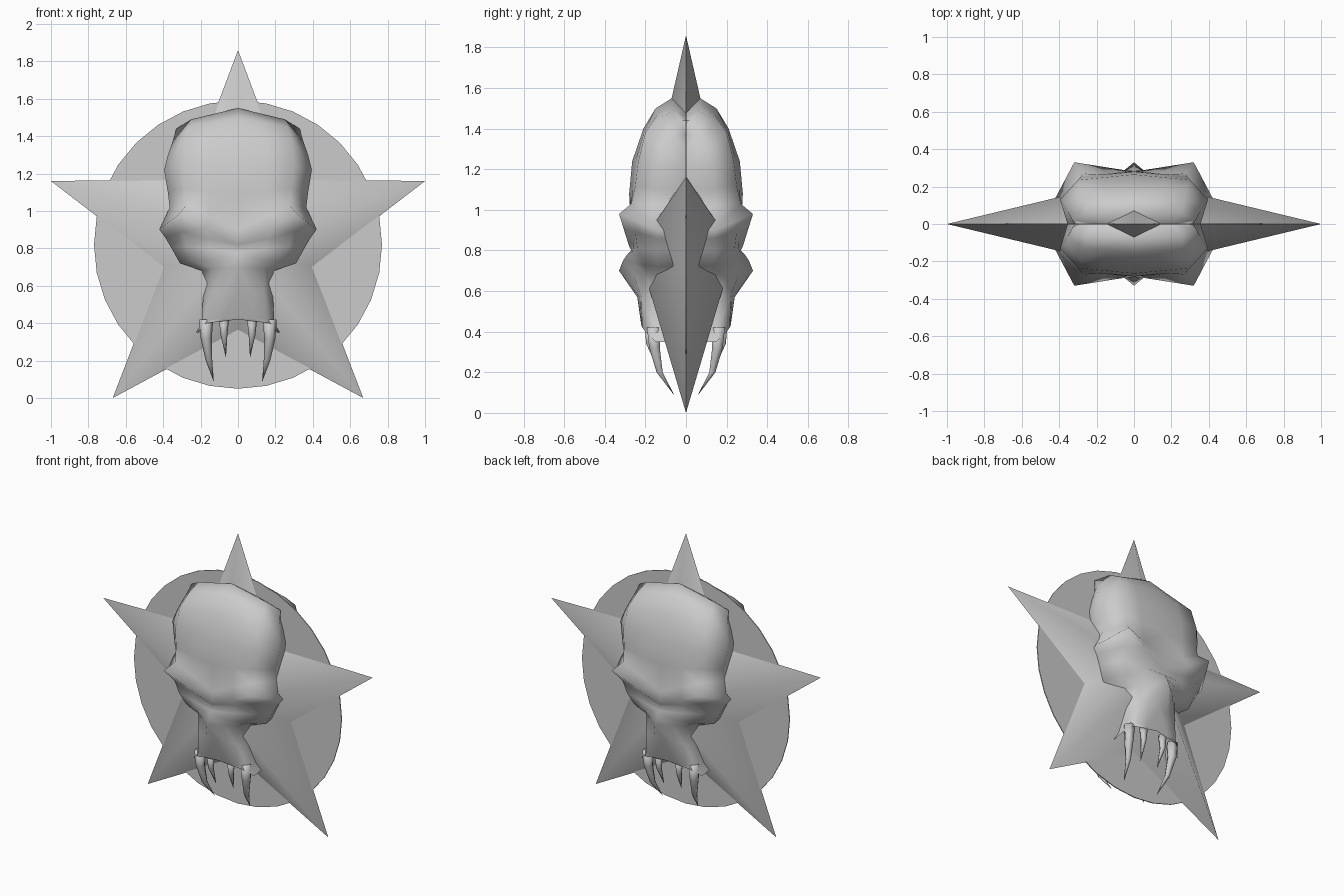
import bpy
import bmesh
from math import pi, sin, cos
from mathutils import Vector, Matrix

cube = bpy.data.objects.get("Cube")
if cube:
    bpy.data.objects.remove(cube, do_unlink=True)

grey = bpy.data.materials.new("plain grey")
grey.use_nodes = True
colour = (0.6, 0.6, 0.6, 1)
grey.diffuse_color = colour
grey.node_tree.nodes["Principled BSDF"].inputs["Base Color"].default_value = colour


def finish(name, bm):
    """Turn a bmesh into a named object."""
    bmesh.ops.remove_doubles(bm, verts=bm.verts, dist=0.0005)
    mesh = bpy.data.meshes.new(name)
    bm.to_mesh(mesh)
    bm.free()
    mesh.materials.append(grey)
    obj = bpy.data.objects.new(name, mesh)
    bpy.context.collection.objects.link(obj)
    return obj


def finish_pair(name, bm):
    """Smooth shell with inward shading normals, repeated half way round."""
    bmesh.ops.recalc_face_normals(bm, faces=bm.faces)
    front = finish("front_" + name, bm)
    mesh = front.data
    mesh.shade_smooth()
    mesh.normals_split_custom_set_from_vertices([-v.normal for v in mesh.vertices])
    back = bpy.data.objects.new("back_" + name, mesh.copy())
    back.matrix_world = Matrix.Rotation(pi, 4, 'Z')
    bpy.context.collection.objects.link(back)


# Thin round plate
bm = bmesh.new()
bmesh.ops.create_cone(bm, cap_ends=True, segments=32, radius1=0.77, radius2=0.77, depth=0.006)
bmesh.ops.transform(bm, verts=bm.verts,
                    matrix=Matrix.Translation((0, 0, 0.82)) @ Matrix.Rotation(pi / 2, 4, 'X'))
finish("round_plate", bm)

# Five-pointed star, one raised half on each side of the plate
half_outline = [(0, 1.86), (0.26, 1.17), (1, 1.16), (0.4, 0.7), (0.67, 0), (0, 0.36)]
outline = half_outline + [(-x, z) for x, z in reversed(half_outline[1:-1])]
bm = bmesh.new()
rim = [bm.verts.new((x, 0, z)) for x, z in outline]
peak = bm.verts.new((0, -0.24, 0.81))
for i, v in enumerate(rim):
    bm.faces.new((v, rim[(i + 1) % len(rim)], peak))
finish_pair("star", bm)

# Skull rows from crown to lip: height at middle, corner and side,
# half width, then depth at middle, corner and side
rows = [
    (1.51, 1.46, 1.43, 0.27, 0, 0, 0),
    (1.55, 1.49, 1.44, 0.33, 0.07, 0.06, 0.02),
    (1.50, 1.45, 1.37, 0.35, 0.15, 0.13, 0.06),
    (1.40, 1.38, 1.30, 0.375, 0.21, 0.2, 0.10),
    (1.24, 1.24, 1.22, 0.395, 0.265, 0.235, 0.13),
    (1.08, 1.12, 1.10, 0.375, 0.28, 0.25, 0.14),
    (0.90, 1.03, 1.02, 0.365, 0.27, 0.27, 0.14),
    (0.82, 0.98, 0.90, 0.42, 0.28, 0.33, 0.14),
    (0.80, 0.89, 0.86, 0.39, 0.27, 0.25, 0.14),
    (0.78, 0.81, 0.80, 0.355, 0.29, 0.24, 0.14),
    (0.75, 0.73, 0.72, 0.31, 0.31, 0.21, 0.14),
    (0.70, 0.69, 0.68, 0.19, 0.33, 0.21, 0.15),
    (0.57, 0.57, 0.57, 0.185, 0.24, 0.22, 0.15),
    (0.43, 0.42, 0.40, 0.195, 0.22, 0.215, 0.15),
    (0.42, 0.40, 0.35, 0.225, 0.215, 0.2, 0.15),
]


def skull_row(row):
    """Half of one cross-section, from the middle to the back edge."""
    zm, zc, zs, w, dm, dc, ds = row
    middle = Vector((0, -dm, zm))
    corner = Vector((0.76 * w, -dc, zc))
    side = Vector((w, -ds, zs))
    cheek = middle.lerp(corner, 0.55)
    back = Vector((0.9 * w, 0, zs))
    return [middle, cheek, corner, side, back]


bm = bmesh.new()
for mirror in (1, -1):
    grid = [[bm.verts.new((p.x * mirror, p.y, p.z)) for p in skull_row(r)] for r in rows]
    for upper, lower in zip(grid, grid[1:]):
        for i in range(len(upper) - 1):
            bm.faces.new((upper[i], upper[i + 1], lower[i + 1], lower[i]))
# Weld the two halves before the normals are made
bmesh.ops.remove_doubles(bm, verts=bm.verts, dist=0.0005)
finish_pair("skull", bm)


def fang(name, path, radius, sides=6):
    """Tapered curved tooth along a path of points."""
    bm = bmesh.new()
    rings = []
    for k, centre in enumerate(path):
        r = radius * (1 - (k / (len(path) - 1)) ** 1.5) + 0.001
        rings.append([bm.verts.new(Vector(centre) + Vector((r * cos(a), r * sin(a), 0)))
                      for a in (2 * pi * i / sides for i in range(sides))])
    for a, b in zip(rings, rings[1:]):
        for i in range(sides):
            j = (i + 1) % sides
            bm.faces.new((a[i], a[j], b[j], b[i]))
    bm.faces.new(rings[0])
    bm.faces.new(rings[-1])
    finish_pair(name, bm)


# Two long outer fangs and two short inner ones
for label, s in (("left", 1), ("right", -1)):
    fang(label + "_long_fang",
         [(s * 0.17, -0.16, 0.42), (s * 0.17, -0.155, 0.32), (s * 0.155, -0.13, 0.2), (s * 0.13, -0.06, 0.09)],
         0.036)
    fang(label + "_short_fang",
         [(s * 0.075, -0.18, 0.43), (s * 0.075, -0.18, 0.34), (s * 0.065, -0.14, 0.22)], 0.027)
